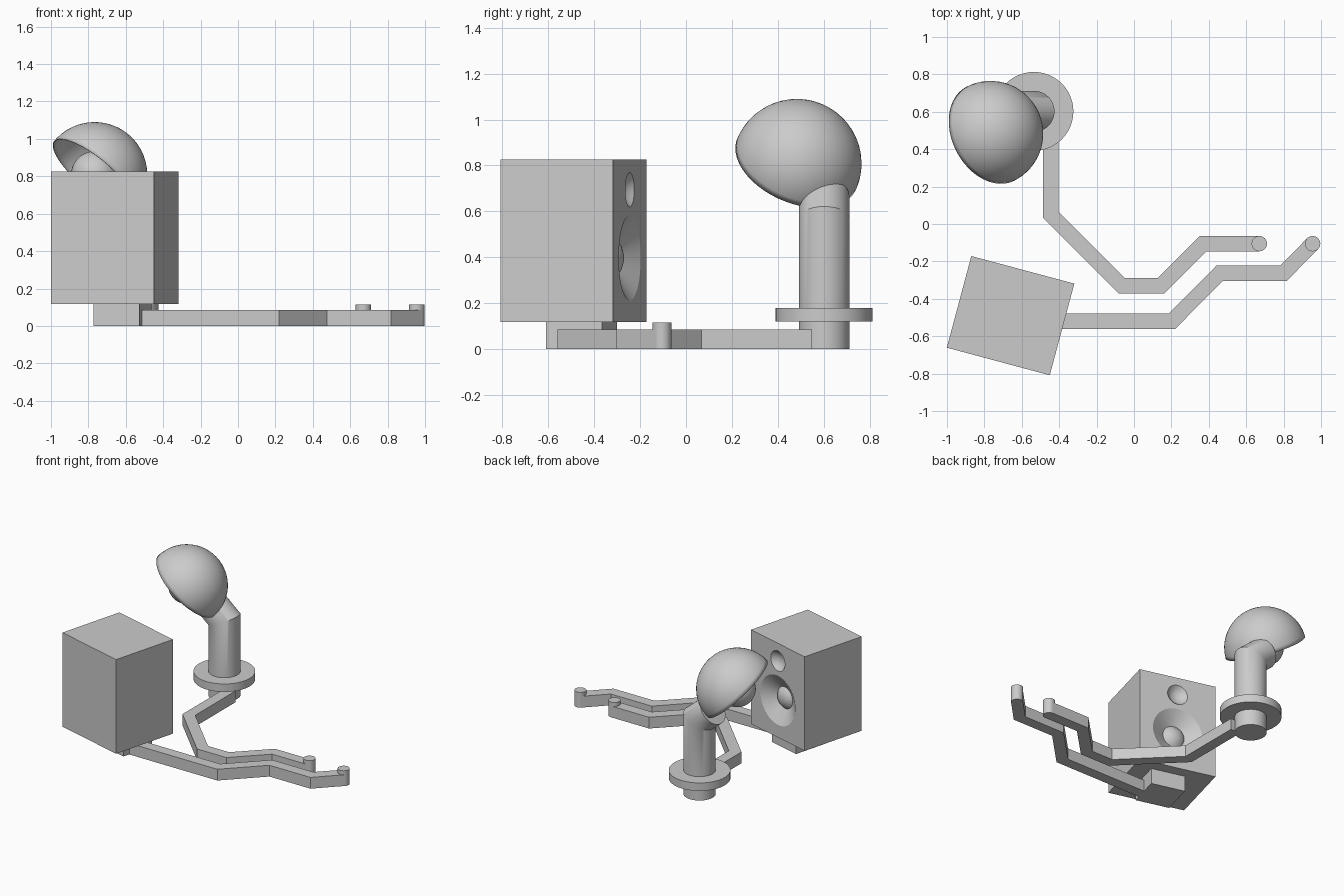
import bpy, bmesh, math
from mathutils import Vector, Matrix

if "Cube" in bpy.data.objects:
    bpy.data.objects.remove(bpy.data.objects["Cube"])

GREY = (0.6, 0.6, 0.6, 1)
grey = bpy.data.materials.new("plain_grey")
grey.use_nodes = True
grey.diffuse_color = GREY
grey.node_tree.nodes["Principled BSDF"].inputs["Base Color"].default_value = GREY


def finish(name, bm, loc=(0, 0, 0), turn=0, smooth=False):
    bmesh.ops.recalc_face_normals(bm, faces=bm.faces)
    mesh = bpy.data.meshes.new(name)
    bm.to_mesh(mesh)
    bm.free()
    mesh.materials.append(grey)
    ob = bpy.data.objects.new(name, mesh)
    bpy.context.collection.objects.link(ob)
    ob.location = loc
    ob.rotation_euler.z = turn
    if smooth:
        select(ob)
        bpy.ops.object.shade_smooth_by_angle(angle=math.radians(35))
    return ob


def select(ob):
    bpy.ops.object.select_all(action='DESELECT')
    ob.select_set(True)
    bpy.context.view_layer.objects.active = ob


def box(name, size, loc, turn):
    bm = bmesh.new()
    bmesh.ops.create_cube(bm, size=1)
    bmesh.ops.scale(bm, vec=size, verts=bm.verts)
    return finish(name, bm, loc, turn)


def cylinder(name, r, x, y, z0, z1):
    bm = bmesh.new()
    bmesh.ops.create_cone(bm, cap_ends=True, segments=48, radius1=r, radius2=r, depth=z1 - z0)
    return finish(name, bm, (x, y, (z0 + z1) / 2), smooth=True)


def arm(name, path, half=0.041, height=0.085):
    """Flat bar with mitred corners along a plan path."""
    pts = [Vector(p) for p in path]
    dirs = [(b - a).normalized() for a, b in zip(pts, pts[1:])]
    left, right = [], []
    for i, p in enumerate(pts):
        d0, d1 = dirs[max(i - 1, 0)], dirs[min(i, len(dirs) - 1)]
        n0, n1 = Vector((-d0.y, d0.x)), Vector((-d1.y, d1.x))
        m = (n0 + n1).normalized()
        off = m * (half / m.dot(n0))
        left.append(p + off)
        right.append(p - off)
    bm = bmesh.new()
    rings = []
    for l, r in zip(left, right):
        rings.append([bm.verts.new((q.x, q.y, z)) for q, z in
                      ((l, 0), (r, 0), (r, height), (l, height))])
    for a, b in zip(rings, rings[1:]):
        for k in range(4):
            bm.faces.new((a[k], a[k - 1], b[k - 1], b[k]))
    bm.faces.new(rings[0])
    bm.faces.new(rings[-1])
    return finish(name, bm)


def carve_driver(cabinet, profile, face_y, z):
    """Cut a turned recess (radius, depth) into the back face of the cabinet."""
    bm = bmesh.new()
    verts = [bm.verts.new((r, face_y - d, z)) for r, d in profile]
    edges = [bm.edges.new(p) for p in zip(verts, verts[1:])]
    bmesh.ops.spin(bm, geom=verts + edges, cent=(0, 0, z), axis=(0, 1, 0),
                   angle=math.tau, steps=48)
    bmesh.ops.remove_doubles(bm, verts=bm.verts, dist=0.0005)
    cutter = finish("driver_cutter", bm, cabinet.location, TURN)
    cutter.hide_render = True
    mod = cabinet.modifiers.new("driver", 'BOOLEAN')
    mod.operation = 'DIFFERENCE'
    mod.solver = 'EXACT'
    mod.object = cutter
    select(cabinet)
    bpy.ops.object.modifier_apply(modifier=mod.name)
    bpy.data.objects.remove(cutter)


# Speaker cabinet with woofer and tweeter recesses, on a small foot
TURN = math.radians(-15)
cabinet = box("speaker_cabinet", (0.57, 0.507, 0.71), (-0.66, -0.49, 0.472), TURN)
face = 0.507 / 2
carve_driver(cabinet, [(0, 0.03), (0.03, 0.034), (0.06, 0.046), (0.08, 0.065),
                       (0.185, 0), (0.185, -0.03), (0, -0.03)], face, -0.075)
carve_driver(cabinet, [(0, 0.04), (0.03, 0.035), (0.055, 0.022), (0.075, 0),
                       (0.075, -0.03), (0, -0.03)], face, 0.222)
select(cabinet)
bpy.ops.object.shade_smooth_by_angle(angle=math.radians(28))
box("speaker_foot", (0.253, 0.253, 0.12), (-0.617, -0.456, 0.06), TURN)

# Bent floor arms ending in pegs
arm("speaker_arm", [(-0.6, -0.52), (0.203, -0.52), (0.458, -0.263),
                    (0.8, -0.263), (0.955, -0.105)])
arm("lamp_arm", [(0.67, -0.105), (0.37, -0.105), (0.145, -0.33),
                 (-0.065, -0.33), (-0.445, 0.05), (-0.445, 0.55)])
cylinder("speaker_arm_peg", 0.041, 0.955, -0.105, 0, 0.115)
cylinder("lamp_arm_peg", 0.041, 0.67, -0.105, 0, 0.115)

# Lamp base
LX, LY, LR = -0.535, 0.602, 0.11
cylinder("lamp_socket", LR, LX, LY, 0, 0.13)
cylinder("lamp_base_disc", 0.211, LX, LY, 0.12, 0.18)

# Lamp post leaning over at the top with a mitred bend
bm = bmesh.new()
lean = math.radians(50)
bend = Vector((LX, LY, 0.57))
rings = []
for centre, tilt, stretch in ((Vector((LX, LY, 0.17)), 0, 1),
                              (bend, lean / 2, 1 / math.cos(lean / 2)),
                              (bend + Vector((-math.sin(lean), 0, math.cos(lean))) * 0.145, lean, 1)):
    ring = []
    for i in range(48):
        a = math.tau * i / 48
        u = LR * math.cos(a) * stretch
        ring.append(bm.verts.new(centre + Vector((u * math.cos(tilt), LR * math.sin(a),
                                                  u * math.sin(tilt)))))
    rings.append(ring)
for a, b in zip(rings, rings[1:]):
    for k in range(48):
        bm.faces.new((a[k - 1], a[k], b[k], b[k - 1]))
bm.faces.new(rings[0])
bm.faces.new(rings[-1])
finish("lamp_post", bm, smooth=True)

# Hollow half-round shade, opening down towards the front right
centre = Vector((-0.767, 0.483, 0.808))
aim = Vector((-0.61, -0.31, -0.73)).normalized()
bm = bmesh.new()
bmesh.ops.create_uvsphere(bm, u_segments=48, v_segments=32, radius=0.282)
bmesh.ops.delete(bm, geom=[v for v in bm.verts if v.co.z < -0.001], context='VERTS')
bmesh.ops.transform(bm, verts=bm.verts,
                    matrix=(-aim).to_track_quat('Z', 'Y').to_matrix().to_4x4())
shade = finish("lamp_shade", bm, centre, smooth=True)
shell = shade.modifiers.new("shell", 'SOLIDIFY')
shell.thickness = 0.006
shell.offset = -1

# Bulb
bm = bmesh.new()
bmesh.ops.create_uvsphere(bm, u_segments=32, v_segments=20, radius=0.126)
finish("lamp_bulb", bm, centre, smooth=True)
